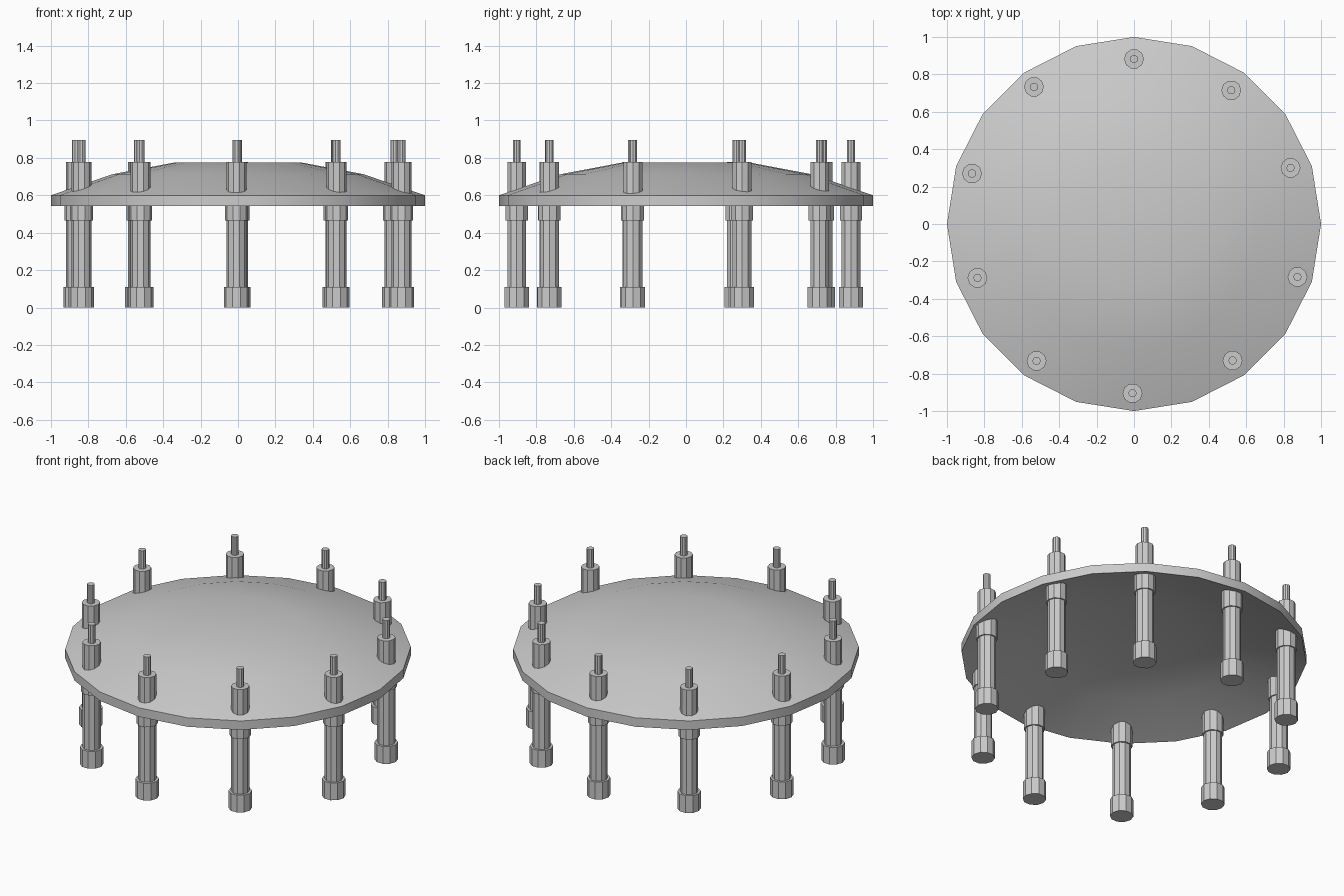
import bpy, bmesh, math

if "Cube" in bpy.data.objects:
    bpy.data.objects.remove(bpy.data.objects["Cube"])


def lathe(name, profile, sides, loc=(0, 0, 0), angle=30):
    """Revolve (radius, z) points around z; zero radius makes a pole."""
    bm = bmesh.new()
    rings = []
    for r, z in profile:
        if r == 0:
            rings.append([bm.verts.new((0, 0, z))])
        else:
            rings.append([bm.verts.new((r * math.cos(2 * math.pi * i / sides),
                                        r * math.sin(2 * math.pi * i / sides), z))
                          for i in range(sides)])
    for a, b in zip(rings, rings[1:]):
        for i in range(sides):
            j = (i + 1) % sides
            quad = [a[i % len(a)], a[j % len(a)], b[j % len(b)], b[i % len(b)]]
            bm.faces.new(list(dict.fromkeys(quad)))
    bmesh.ops.recalc_face_normals(bm, faces=bm.faces)
    mesh = bpy.data.meshes.new(name)
    bm.to_mesh(mesh)
    bm.free()
    obj = bpy.data.objects.new(name, mesh)
    obj.location = loc
    bpy.context.collection.objects.link(obj)
    if angle:
        bpy.ops.object.select_all(action='DESELECT')
        obj.select_set(True)
        bpy.context.view_layer.objects.active = obj
        bpy.ops.object.shade_smooth_by_angle(angle=math.radians(angle))
    return obj


# Shallow domed shell with a thin upright rim, hollow underneath
dome = [(0, 0.775), (0.34, 0.775), (0.67, 0.713), (1, 0.60)]
under = [(r, z - 0.057) for r, z in reversed(dome)]
lathe("domed_top", dome + under, 20)

# Posts standing around the rim, slightly irregular in placement
posts = [(0, 0.882), (0.52, 0.715), (0.837, 0.30), (0.874, -0.283),
         (0.527, -0.73), (-0.008, -0.905), (-0.521, -0.732),
         (-0.837, -0.288), (-0.866, 0.27), (-0.535, 0.733)]

# Each post: foot, shaft, collar under the shell, upper sleeve and thin rod
post_profile = [(0, 0), (0.068, 0), (0.068, 0.11), (0.053, 0.11),
                (0.053, 0.465), (0.062, 0.465), (0.062, 0.60),
                (0.053, 0.60), (0.053, 0.778), (0.022, 0.778),
                (0.022, 0.895), (0, 0.895)]
for n, (x, y) in enumerate(posts, 1):
    lathe(f"post_{n}", post_profile, 10, (x, y, 0), angle=0)
